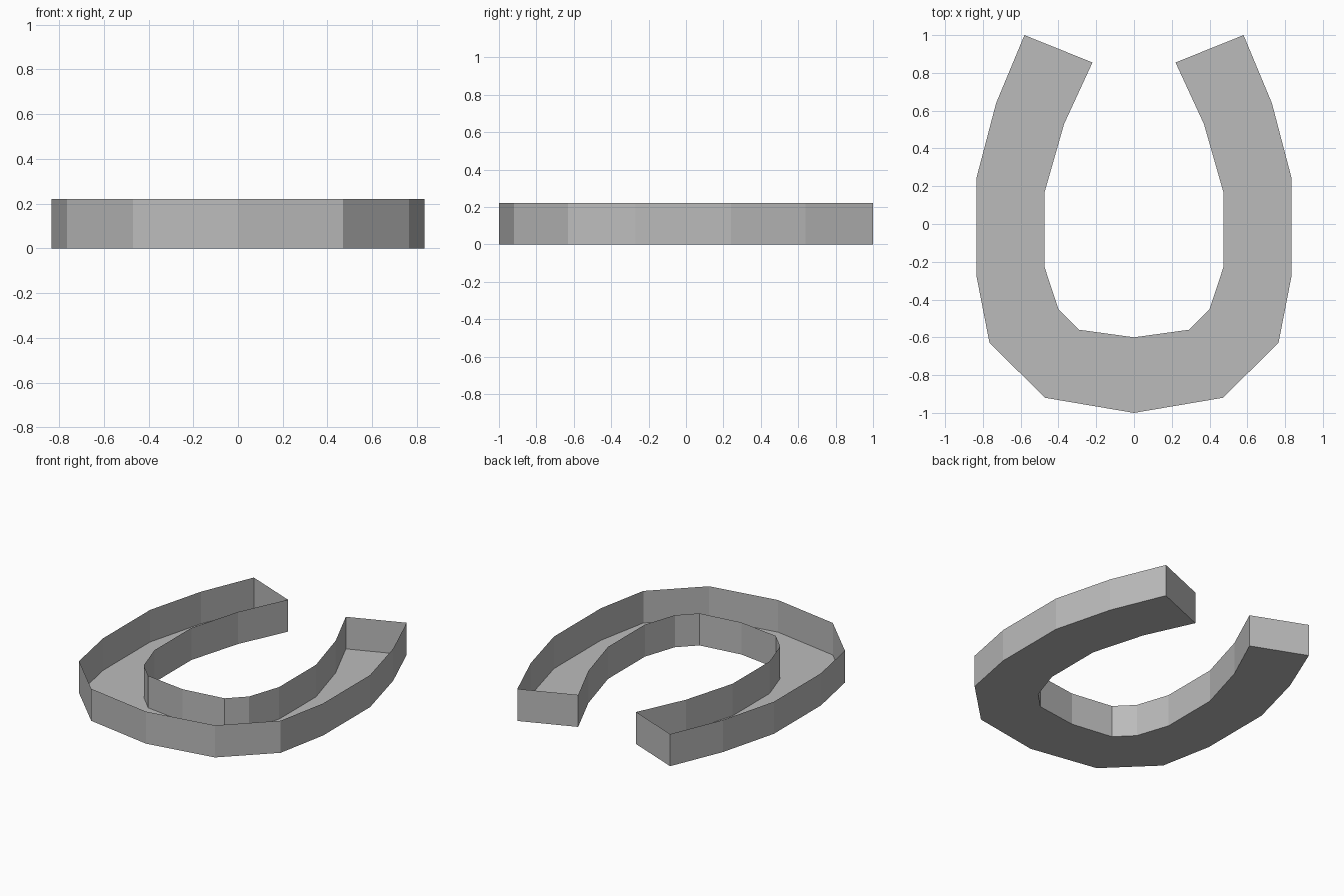
import bpy
import bmesh

cube = bpy.data.objects.get("Cube")
if cube:
    bpy.data.objects.remove(cube, do_unlink=True)

HEIGHT = 0.22

# Half outlines, from the middle of the toe to the heel
outer = [(0, -1), (0.47, -0.92), (0.765, -0.63), (0.835, -0.27),
         (0.835, 0.24), (0.73, 0.64), (0.58, 1)]
inner = [(0, -0.6), (0.29, -0.56), (0.40, -0.45), (0.473, -0.23),
         (0.473, 0.17), (0.37, 0.53), (0.22, 0.855)]


def mirrored(half):
    """Full outline, running from the right heel round the toe to the left."""
    return [(-x, y) for x, y in reversed(half[1:])] + half


# Plain grey metal
grey = bpy.data.materials.new("grey metal")
grey.use_nodes = True
colour = (0.5, 0.5, 0.5, 1)
grey.diffuse_color = colour
grey.node_tree.nodes["Principled BSDF"].inputs["Base Color"].default_value = colour

bm = bmesh.new()


def ring(outline, z):
    return [bm.verts.new((x, y, z)) for x, y in outline]


# Flat floor, built as a strip between the two outlines
out_low, in_low = ring(mirrored(outer), 0), ring(mirrored(inner), 0)
for i in range(len(out_low) - 1):
    bm.faces.new((out_low[i], in_low[i], in_low[i + 1], out_low[i + 1]))

# Thin upright walls all round the floor, open at the top
rim_low = out_low + in_low[::-1]
rim_high = [bm.verts.new((v.co.x, v.co.y, HEIGHT)) for v in rim_low]
for i in range(len(rim_low)):
    j = (i + 1) % len(rim_low)
    bm.faces.new((rim_low[i], rim_low[j], rim_high[j], rim_high[i]))

mesh = bpy.data.meshes.new("horseshoe_tray")
bm.to_mesh(mesh)
bm.free()
mesh.materials.append(grey)
shoe = bpy.data.objects.new("horseshoe_tray", mesh)
bpy.context.collection.objects.link(shoe)
